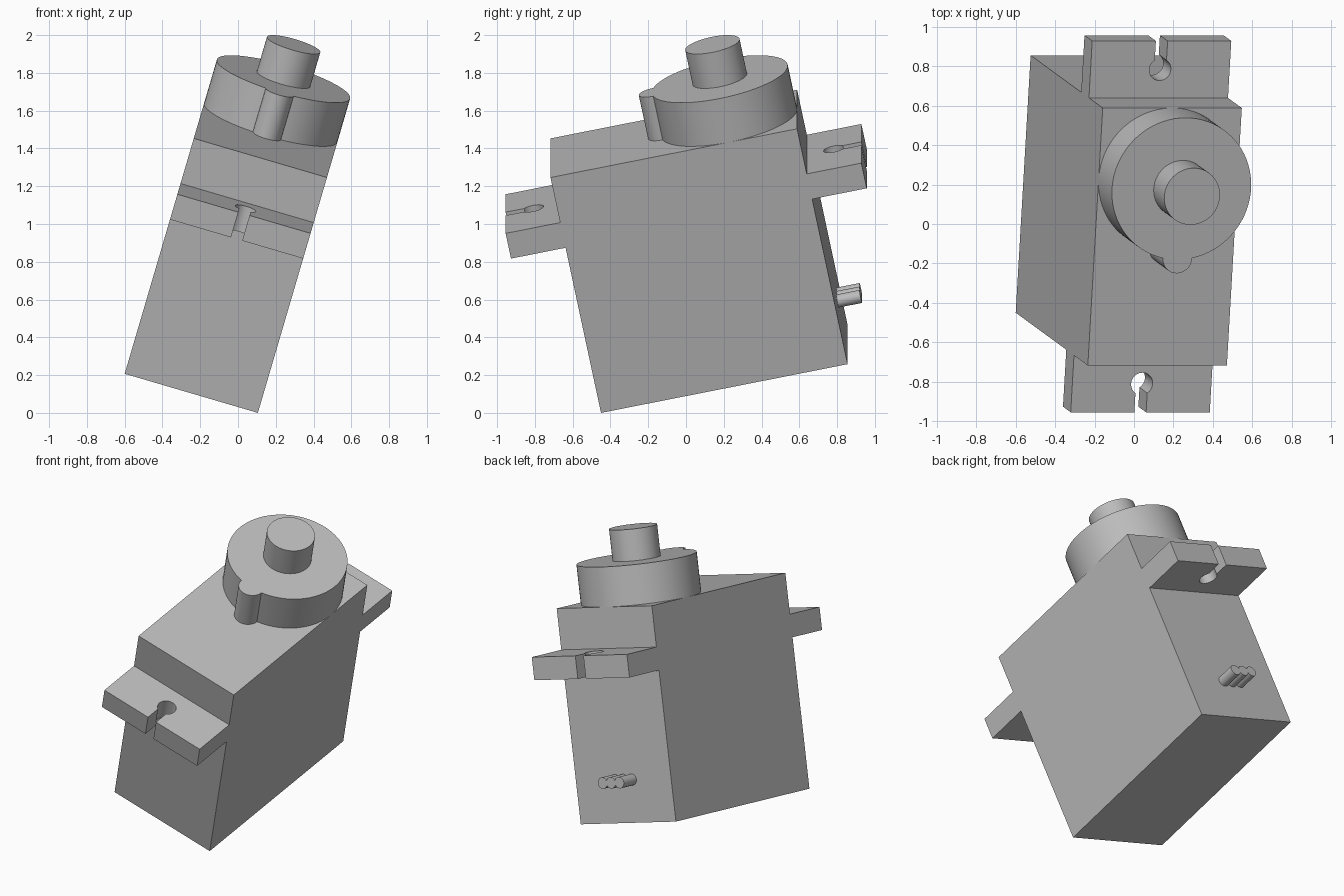
import bpy, bmesh
from math import pi, sin, cos, acos
from mathutils import Matrix, Vector, Euler

cube = bpy.data.objects.get("Cube")
if cube:
    bpy.data.objects.remove(cube, do_unlink=True)

# Body size, and the tilted frame whose origin is the middle of the body's underside
W, L, H = 0.735, 1.333, 1.326
turn = Euler((0.203, 0.2855, 0)).to_matrix().to_4x4()
corner = Vector((-0.6, -0.45, 0.207))
frame = Matrix.Translation(corner) @ turn @ Matrix.Translation((W / 2, L / 2, 0))

grey = bpy.data.materials.new("plain grey")
grey.use_nodes = True
colour = (0.5, 0.5, 0.5, 1)
grey.diffuse_color = colour
grey.node_tree.nodes["Principled BSDF"].inputs["Base Color"].default_value = colour


def arc(cx, cy, radius, start, end, steps):
    return [(cx + radius * cos(start + (end - start) * i / steps),
             cy + radius * sin(start + (end - start) * i / steps)) for i in range(steps + 1)]


def circle(cx, cy, radius, steps=64):
    return arc(cx, cy, radius, 0, 2 * pi, steps)[:-1]


def prism(name, outline, low, high, local=Matrix()):
    """Extrude an outline between two heights and place it in the tilted frame."""
    bm = bmesh.new()
    face = bm.faces.new([bm.verts.new((x, y, low)) for x, y in outline])
    grown = bmesh.ops.extrude_face_region(bm, geom=[face])["geom"]
    bmesh.ops.translate(bm, vec=(0, 0, high - low),
                        verts=[v for v in grown if isinstance(v, bmesh.types.BMVert)])
    bmesh.ops.recalc_face_normals(bm, faces=bm.faces)
    mesh = bpy.data.meshes.new(name)
    bm.to_mesh(mesh)
    bm.free()
    mesh.materials.append(grey)
    obj = bpy.data.objects.new(name, mesh)
    bpy.context.collection.objects.link(obj)
    obj.matrix_world = frame @ local
    bpy.ops.object.select_all(action='DESELECT')
    obj.select_set(True)
    bpy.context.view_layer.objects.active = obj
    bpy.ops.object.shade_smooth_by_angle(angle=pi / 6)
    return obj


# Body
w, l = W / 2, L / 2
prism("body", [(-w, -l), (w, -l), (w, l), (-w, l)], 0, H)

# Mounting tabs with a keyhole slot, one at each end
reach, hole, slit = 0.295, 0.057, 0.031
gap = acos(slit / hole)
tab = [(-w, l), (-w, l + reach), (-slit, l + reach)]
tab += arc(0, l + 0.147, hole, pi - gap, 2 * pi + gap, 32)
tab += [(slit, l + reach), (w, l + reach), (w, l)]
prism("back_tab", tab, 0.93, 1.072)
prism("front_tab", tab, 0.93, 1.072, Matrix.Rotation(pi, 4, 'Z'))

# Round gear housing with a small lobe towards the front
R, r, d = w, 0.077, 0.361
gear_y = l - R
theta = acos((d * d + R * R - r * r) / (2 * d * R))
phi = acos((d - R * cos(theta)) / r)
housing = arc(0, gear_y, R, -pi / 2 + theta, 1.5 * pi - theta, 72)
housing += arc(0, gear_y - d, r, -1.5 * pi + phi, pi / 2 - phi, 24)[1:-1]
prism("gear_housing", housing, H, 1.572)

# Output shaft
prism("output_shaft", circle(0, gear_y, 0.147), 1.572, 1.766)

# Three cable wires leaving the back
for i, side in enumerate(("right", "middle", "left")):
    place = Matrix.Translation(((i - 1) * 0.065, l, 0.265)) @ Matrix.Rotation(-pi / 2, 4, 'X')
    prism(side + "_wire", circle(0, 0, 0.035, 32), -0.01, 0.126, place)
